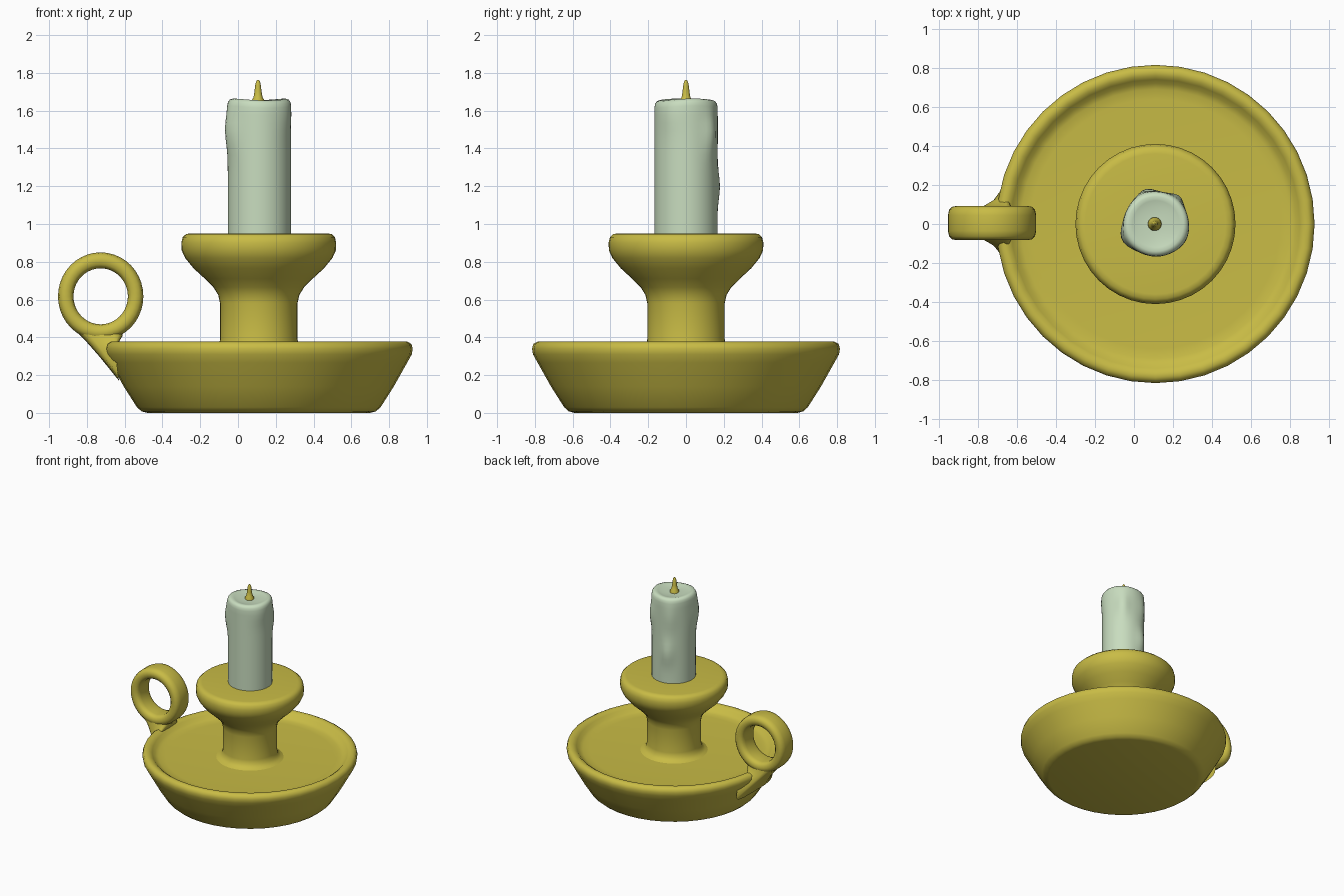
import bpy, bmesh, math
from mathutils import Vector

if "Cube" in bpy.data.objects:
    bpy.data.objects.remove(bpy.data.objects["Cube"])

CX = 0.11  # axis of dish, stem and candle


def material(name, rgb):
    m = bpy.data.materials.new(name)
    m.diffuse_color = (*rgb, 1)
    m.use_nodes = True
    m.node_tree.nodes["Principled BSDF"].inputs["Base Color"].default_value = m.diffuse_color
    return m


brass = material("brass_yellow", (0.58, 0.50, 0.06))
wax = material("pale_wax", (0.58, 0.72, 0.52))


def finish(bm, name, mat, angle=45):
    bmesh.ops.remove_doubles(bm, verts=bm.verts, dist=1e-5)
    bmesh.ops.recalc_face_normals(bm, faces=bm.faces)
    me = bpy.data.meshes.new(name)
    bm.to_mesh(me)
    bm.free()
    ob = bpy.data.objects.new(name, me)
    bpy.context.collection.objects.link(ob)
    me.materials.append(mat)
    bpy.ops.object.select_all(action='DESELECT')
    ob.select_set(True)
    bpy.context.view_layer.objects.active = ob
    bpy.ops.object.shade_smooth_by_angle(angle=math.radians(angle))
    return ob


def lathe(name, profile, mat, n=32, place=None, closed=False):
    """Revolve (radius, height) points; place maps (r, angle, h) to a position."""
    place = place or (lambda r, a, h: (CX + r * math.cos(a), r * math.sin(a), h))
    bm = bmesh.new()
    rings = [[bm.verts.new(place(r, math.tau * i / n, h)) for i in range(n)]
             for r, h in profile]
    pairs = list(zip(rings, rings[1:]))
    if closed:
        pairs.append((rings[-1], rings[0]))
    for lo, hi in pairs:
        for i in range(n):
            j = (i + 1) % n
            bm.faces.new((lo[i], lo[j], hi[j], hi[i]))
    if not closed:
        bm.faces.new(rings[0])
        bm.faces.new(rings[-1])
    return finish(bm, name, mat)


# Dish with raised rim
lathe("dish", [
    (0.59, 0.0), (0.62, 0.008), (0.645, 0.03), (0.715, 0.14), (0.785, 0.265),
    (0.81, 0.31), (0.815, 0.34), (0.808, 0.365), (0.785, 0.378), (0.76, 0.374),
    (0.74, 0.36), (0.72, 0.338), (0.69, 0.327), (0.64, 0.324), (0.1, 0.324)], brass, 40)

# Stem flaring into the candle cup
lathe("stem_and_cup", [
    (0.27, 0.318), (0.235, 0.332), (0.212, 0.355), (0.205, 0.39), (0.205, 0.58),
    (0.215, 0.625), (0.24, 0.665), (0.285, 0.71), (0.345, 0.765), (0.39, 0.82),
    (0.408, 0.86), (0.41, 0.90), (0.403, 0.93), (0.385, 0.947), (0.36, 0.95),
    (0.1, 0.95)], brass, 40)

# Finger ring, revolved about the y axis
HX, HZ = -0.727, 0.617
half = [(0.144, 0.045), (0.149, 0.068), (0.163, 0.082), (0.185, 0.087),
        (0.205, 0.083), (0.220, 0.068), (0.226, 0.04)]
lathe("handle_ring", half + [(r, -w) for r, w in reversed(half)], brass, 40,
      lambda r, a, h: (HX + r * math.cos(a), 0.005 + h, HZ + 1.03 * r * math.sin(a)), True)

# Neck blending the ring into the dish wall: (outer x, z), (inner x, z), half width
sections = [((-0.885, 0.46), (-0.62, 0.445), 0.080), ((-0.81, 0.385), (-0.61, 0.41), 0.086),
            ((-0.735, 0.30), (-0.63, 0.376), 0.125), ((-0.63, 0.17), (-0.65, 0.33), 0.24)]
bm = bmesh.new()
rings = []
for (ox, oz), (ix, iz), w in sections:
    mid, arm = Vector(((ox + ix) / 2, 0.005, (oz + iz) / 2)), Vector(((ox - ix) / 2, 0, (oz - iz) / 2))
    ring = []
    for i in range(20):  # rounded-rectangle section
        c, s = math.cos(math.tau * i / 20), math.sin(math.tau * i / 20)
        u, v = math.copysign(abs(c) ** 0.5, c), math.copysign(abs(s) ** 0.5, s)
        ring.append(bm.verts.new(mid + arm * u + Vector((0, w * v, 0))))
    rings.append(ring)
for lo, hi in zip(rings, rings[1:]):
    for i in range(20):
        j = (i + 1) % 20
        bm.faces.new((lo[i], lo[j], hi[j], hi[i]))
bm.faces.new(rings[0])
bm.faces.new(rings[-1])
finish(bm, "handle_neck", brass)

# Candle with wax drips: (angle, height, amount, angular spread, vertical spread)
drips = [(205, 1.50, 0.026, 22, 0.12), (108, 1.20, 0.020, 16, 0.10),
         (115, 1.50, 0.012, 16, 0.12), (50, 1.48, 0.020, 15, 0.10),
         (330, 1.58, 0.008, 25, 0.08)]


def candle_point(r, a, h):
    bulge = 0
    for deg, z, amt, sa, sz in drips:
        d = (math.degrees(a) - deg + 180) % 360 - 180
        bulge += amt * math.exp(-(d / sa) ** 2 - ((h - z) / sz) ** 2)
    if h > 1.6:
        h += 0.006 * math.sin(2 * a + 1) * r / 0.17
    r += bulge * min(1, r / 0.165) ** 3
    return (CX + 0.003 + r * math.cos(a), r * math.sin(a), h)


body = [(0.167, 0.94 + 0.0425 * i) for i in range(17)]
lathe("candle", body + [(0.164, 1.64), (0.155, 1.654), (0.14, 1.659), (0.12, 1.654),
                        (0.09, 1.645), (0.03, 1.642)], wax, 48, candle_point)

# Wick
lathe("wick", [(0.036, 1.635), (0.034, 1.655), (0.024, 1.67), (0.019, 1.70),
               (0.014, 1.74), (0.010, 1.755), (0.004, 1.762)], brass, 14,
      lambda r, a, h: (CX - 0.004 + r * math.cos(a), r * math.sin(a), h))
